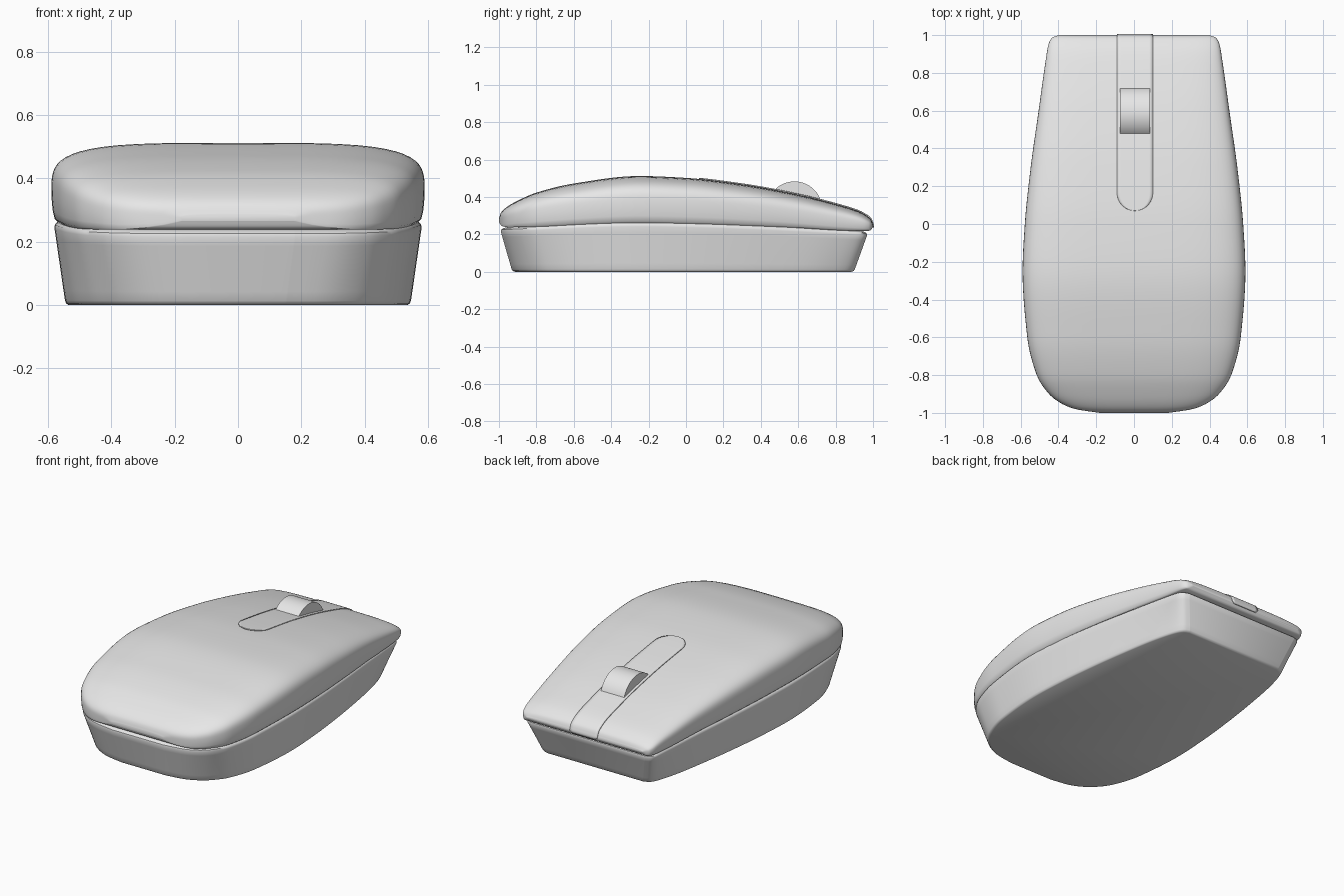
import bpy, bmesh, math
from mathutils import Matrix

if "Cube" in bpy.data.objects:
    bpy.data.objects.remove(bpy.data.objects["Cube"], do_unlink=True)

grey = bpy.data.materials.new("light grey plastic")
grey.use_nodes = True
grey.diffuse_color = (0.8, 0.8, 0.8, 1)
grey.node_tree.nodes["Principled BSDF"].inputs["Base Color"].default_value = (0.8, 0.8, 0.8, 1)


def curve(keys):
    """Smooth monotone interpolation through (position, value) keys."""
    xs, vs = zip(*keys)
    d = [(vs[i + 1] - vs[i]) / (xs[i + 1] - xs[i]) for i in range(len(xs) - 1)]
    m = [d[0]] + [2 * a * b / (a + b) if a * b > 0 else 0 for a, b in zip(d, d[1:])] + [d[-1]]

    def f(x):
        x = min(max(x, xs[0]), xs[-1])
        i = max(k for k in range(len(d)) if xs[k] <= x)
        h = xs[i + 1] - xs[i]
        t = (x - xs[i]) / h
        return ((1 + 2 * t) * (1 - t) ** 2 * vs[i] + t * (1 - t) ** 2 * h * m[i]
                + t * t * (3 - 2 * t) * vs[i + 1] + t * t * (t - 1) * h * m[i + 1])
    return f


# Half width, crown height and lower edge along the length
width = curve([(-1, .18), (-.98, .31), (-.95, .385), (-.9, .45), (-.8, .515), (-.6, .565), (-.25, .59),
               (0, .578), (.3, .547), (.6, .505), (.85, .47), (.95, .453), (.985, .435), (1, .4)])
crown = curve([(-1, .285), (-.99, .315), (-.96, .345), (-.9, .38), (-.8, .423), (-.6, .472), (-.25, .512),
               (0, .502), (.3, .467), (.6, .412), (.8, .362), (.92, .325), (.97, .298), (.99, .28), (1, .255)])
lower = curve([(-1, .265), (-.985, .245), (-.95, .238), (-.25, .262), (0, .258), (.5, .24),
               (.95, .218), (.985, .22), (1, .24)])
seam = curve([(-1, .234), (-.25, .262), (0, .258), (.5, .24), (1, .214)])
WAIST = .34


def surface(x, y):
    """Height of the top shell."""
    u = min(abs(x) / width(y), 1)
    return lower(y) + (crown(y) - lower(y)) * (WAIST + (1 - WAIST) * (1 - u ** 4) ** .25)


def finish(name, bm):
    bmesh.ops.recalc_face_normals(bm, faces=bm.faces)
    mesh = bpy.data.meshes.new(name)
    bm.to_mesh(mesh)
    bm.free()
    mesh.materials.append(grey)
    ob = bpy.data.objects.new(name, mesh)
    bpy.context.collection.objects.link(ob)
    bpy.ops.object.select_all(action='DESELECT')
    ob.select_set(True)
    bpy.context.view_layer.objects.active = ob
    bpy.ops.object.shade_smooth_by_angle(angle=math.radians(40))
    return ob


def loft(name, rings, closed=True):
    bm = bmesh.new()
    rows = [[bm.verts.new(p) for p in ring] for ring in rings]
    n = len(rows[0])
    for a, b in zip(rows, rows[1:]):
        for i in range(n if closed else n - 1):
            j = (i + 1) % n
            bm.faces.new((a[i], a[j], b[j], b[i]))
    if closed:
        bm.faces.new(rows[0])
        bm.faces.new(rows[-1])
    return finish(name, bm)


N = 72
stations = [-math.cos(math.pi * i / N) for i in range(N + 1)]

# Top shell: rounded cross-sections lofted from front to back
arc = [(math.cos(t) ** .5, WAIST + (1 - WAIST) * math.sin(t) ** .5)
       for t in [math.pi / 2 * (k / 16) ** 1.5 for k in range(16)]]
half = [(.965, 0), (.982, .04), (.993, .15)] + arc
section = half + [(0, 1)] + [(-x, z) for x, z in reversed(half)]
loft("top_shell", [[(px * width(y), y, lower(y) + pz * (crown(y) - lower(y))) for px, pz in section]
                   for y in stations])

# Base: outline stacked from the rim down to the narrower underside
outline = [(width(y), y) for y in stations] + [(-width(y), y) for y in reversed(stations)]


def base_ring(sx, sy, shift, level, drop, rounding):
    ring = []
    for x, y in outline:
        z = (seam(y) - drop) * level
        ring.append((x * sx * (1 - rounding * abs(y) ** 6), y * sy + shift, z))
    return ring


rings = [base_ring(.95, .95, -.011, 1, -.004, 0), base_ring(.972, .968, -.011, 1, .002, 0),
         base_ring(.981, .977, -.011, 1, .009, 0), base_ring(.983, .979, -.011, 1, .02, 0)]
for k in range(1, 8):
    t = k / 7
    rings.append(base_ring(.983 - .056 * t, .979 - .062 * t, -.011 - .004 * t,
                           1 - .94 * t, .02, .1 * t))
rings.append(base_ring(.921, .911, -.015, .02, .02, .1))
rings.append(base_ring(.91, .9, -.015, 0, 0, .1))
loft("base", rings)

# Centre strip: thin plate following the shell, rounded at the inner end
CX, A, Y0 = .005, .095, .07
rows = []
for i in range(49):
    y = Y0 + (1 - Y0) * (1 - math.cos(math.pi * i / 48)) / 2
    hw = A if y > Y0 + A else math.sqrt(max(A * A - (Y0 + A - y) ** 2, 1e-6))
    rows.append([(CX + hw * c / 5, y, surface(CX + hw * c / 5, y) + .003) for c in range(-5, 6)])
rows.append([(CX + A * c / 5, 1.002, .25) for c in range(-5, 6)])
rows.append([(CX + A * .85 * c / 5, 1.002, .236) for c in range(-5, 6)])
strip = loft("centre_strip", rows, closed=False)
solid = strip.modifiers.new("thickness", 'SOLIDIFY')
solid.thickness = .006
solid.offset = 0

# Scroll wheel
bm = bmesh.new()
bmesh.ops.create_cone(bm, cap_ends=True, segments=64, radius1=.148, radius2=.148, depth=.16,
                      matrix=Matrix.Translation((CX, .58, .335)) @ Matrix.Rotation(math.pi / 2, 4, 'Y'))
finish("scroll_wheel", bm)
